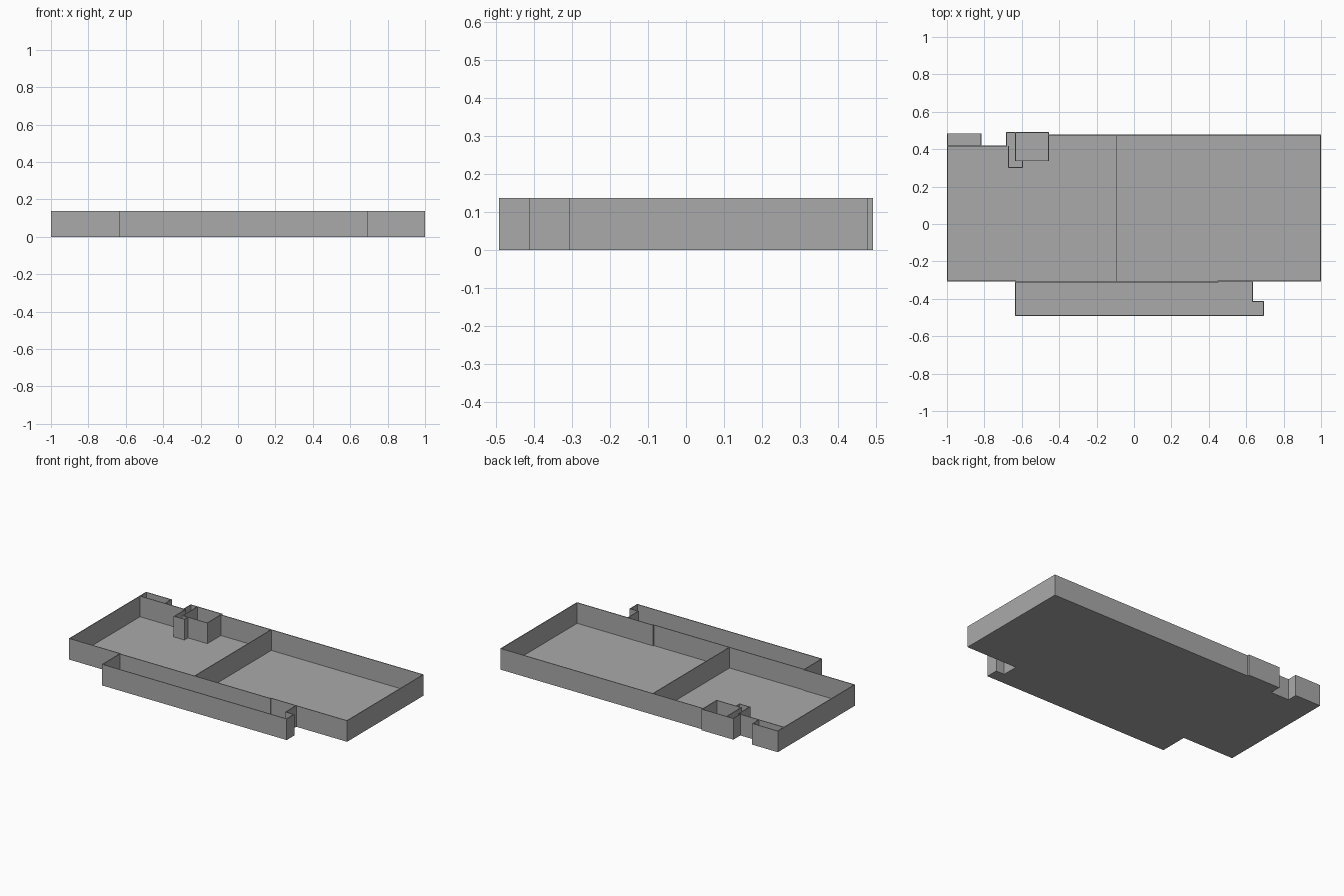
import bpy

if "Cube" in bpy.data.objects:
    bpy.data.objects.remove(bpy.data.objects["Cube"])

H = 0.137      # wall height
T = 0.005      # wall thickness
FLOOR = 0.003  # floor plate thickness

grey = bpy.data.materials.new("plain grey")
grey.diffuse_color = (0.4, 0.4, 0.4, 1)
grey.use_nodes = True
grey.node_tree.nodes["Principled BSDF"].inputs["Base Color"].default_value = grey.diffuse_color


def make(name, verts, faces, thickness, offset):
    """Thin sheet thickened by a solidify modifier."""
    mesh = bpy.data.meshes.new(name)
    mesh.from_pydata(verts, [], faces)
    mesh.materials.append(grey)
    obj = bpy.data.objects.new(name, mesh)
    bpy.context.collection.objects.link(obj)
    mod = obj.modifiers.new("thickness", 'SOLIDIFY')
    mod.thickness = thickness
    mod.offset = offset
    mod.use_even_offset = True
    return obj


def wall(name, points, closed=False, offset=0):
    """Upright wall following a plan path."""
    n = len(points)
    verts = [(x, y, 0) for x, y in points] + [(x, y, H) for x, y in points]
    faces = [(i, (i + 1) % n, (i + 1) % n + n, i + n)
             for i in range(n if closed else n - 1)]
    return make(name, verts, faces, T, offset)


# Plan outline, counter-clockwise: main room, front balcony, rear recesses
outline = [(-1, -.308), (-.635, -.308), (-.635, -.492), (.695, -.492),
           (.695, -.412), (.635, -.412), (.635, -.308), (1, -.308),
           (1, .479), (-.455, .479), (-.455, .492), (-.685, .492),
           (-.685, .42), (-.815, .42), (-.815, .485), (-1, .485)]

# Floor and outer walls
make("floor", [(x, y, FLOOR) for x, y in outline],
     [tuple(range(len(outline)))], FLOOR, -1)
wall("outer_wall", outline, closed=True, offset=-1)

# Inner walls
wall("partition_wall", [(-.095, -.306), (-.095, .477)])
wall("balcony_divider", [(-.636, -.3105), (.45, -.3105), (.45, -.305), (.634, -.305)])
wall("rear_store_wall", [(-.998, .4175), (-.815, .4175)])
wall("rear_closet_wall", [(-.634, .49), (-.634, .338), (-.4575, .338), (-.4575, .48)])
wall("small_shaft_wall", [(-.67, .418), (-.67, .302), (-.597, .302), (-.597, .338)])
